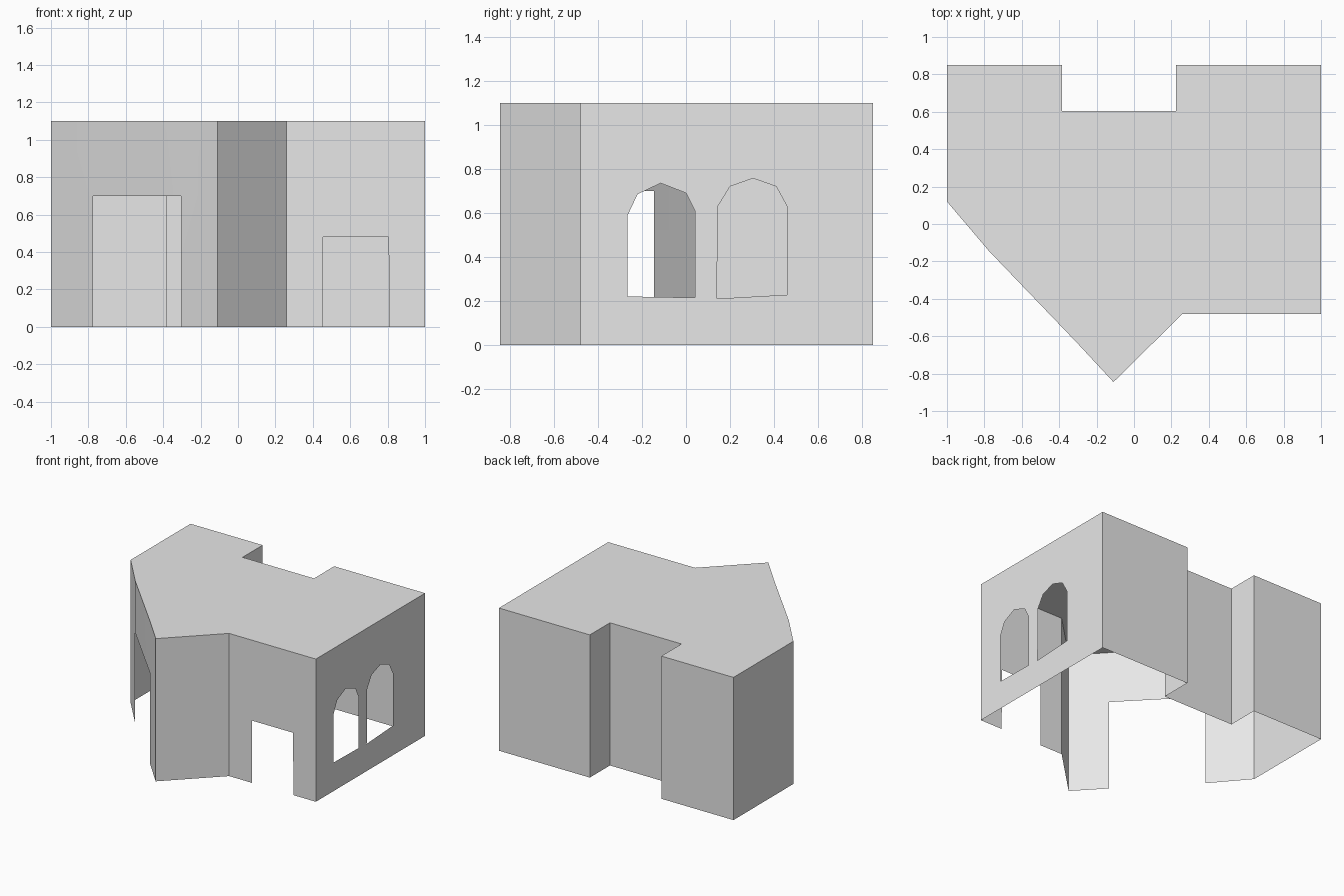
import bpy
import bmesh
from mathutils import Vector

if "Cube" in bpy.data.objects:
    bpy.data.objects.remove(bpy.data.objects["Cube"], do_unlink=True)

HEIGHT = 1.1
DOOR_TOP = 0.7

plaster = bpy.data.materials.new("plain grey")
plaster.use_nodes = True
GREY = (0.8, 0.8, 0.8, 1)
plaster.diffuse_color = GREY
plaster.node_tree.nodes["Principled BSDF"].inputs["Base Color"].default_value = GREY


def finish(name, bm):
    mesh = bpy.data.meshes.new(name)
    bm.to_mesh(mesh)
    bm.free()
    mesh.materials.append(plaster)
    obj = bpy.data.objects.new(name, mesh)
    bpy.context.collection.objects.link(obj)
    return obj


def wall(name, start, end, notch=(), holes=()):
    """Thin upright wall; notch and holes are (distance along wall, z) points."""
    start, end = Vector((*start, 0)), Vector((*end, 0))
    along = (end - start).normalized()
    length = (end - start).length
    outline = [(0, 0), *notch, (length, 0), (length, HEIGHT), (0, HEIGHT)]
    bm = bmesh.new()
    edges = []
    for loop in (outline, *holes):
        verts = [bm.verts.new(start + along * u + Vector((0, 0, z))) for u, z in loop]
        edges += [bm.edges.new((a, b)) for a, b in zip(verts, verts[1:] + verts[:1])]
    normal = Vector((along.y, -along.x, 0))
    bmesh.ops.triangle_fill(bm, edges=edges, use_beauty=True, normal=normal)
    for f in bm.faces:
        f.normal_update()
        if f.normal.dot(normal) < 0:
            f.normal_flip()
    bmesh.ops.dissolve_limit(bm, angle_limit=0.01, verts=[], edges=bm.edges[:])
    return finish(name, bm)


# Plan, anticlockwise: slanted entrance side, front, right side, recessed back
slant = [(-1, 0.12), (-0.775, -0.145), (-0.305, -0.635), (-0.11, -0.845)]
front = [(0.26, -0.48), (1, -0.48)]
back = [(1, 0.85), (0.225, 0.85), (0.225, 0.605), (-0.385, 0.605), (-0.385, 0.85), (-1, 0.85)]

# Roof
bm = bmesh.new()
bm.faces.new([bm.verts.new((x, y, HEIGHT)) for x, y in slant + front + back])
finish("roof", bm)

# Gently bent entrance wall with a wide doorway in its middle panel
bm = bmesh.new()
rows = [[bm.verts.new((x, y, z)) for x, y in slant] for z in (0, DOOR_TOP, HEIGHT)]
for level, (low, high) in enumerate(zip(rows, rows[1:])):
    for i in range(len(slant) - 1):
        if (level, i) != (0, 1):
            face = bm.faces.new((low[i], low[i + 1], high[i + 1], high[i]))
            face.smooth = True
loose = [v for v in bm.verts if not v.link_faces]
bmesh.ops.delete(bm, geom=loose, context="VERTS")
finish("entrance_wall", bm)

# Front walls, one with a small doorway
wall("front_corner_wall", slant[-1], front[0])
wall("front_door_wall", *front,
     notch=[(0.195, 0), (0.195, 0.48), (0.545, 0.48), (0.55, 0)])

# Side wall with two arched windows, given as (y, z)
arches = [
    [(-0.265, 0.22), (0.04, 0.215), (0.04, 0.61), (0, 0.69),
     (-0.115, 0.735), (-0.22, 0.685), (-0.265, 0.59)],
    [(0.14, 0.21), (0.46, 0.228), (0.46, 0.628), (0.41, 0.72),
     (0.305, 0.757), (0.2, 0.72), (0.145, 0.63)],
]
wall("window_wall", front[1], back[0],
     holes=[[(y - front[1][1], z) for y, z in arch] for arch in arches])

# Back walls around the recess, then the plain far side
names = ["back_left_wall", "recess_left_wall", "recess_back_wall",
         "recess_right_wall", "back_right_wall"]
for name, a, b in zip(names, back, back[1:]):
    wall(name, a, b)
wall("plain_side_wall", back[-1], slant[0])
